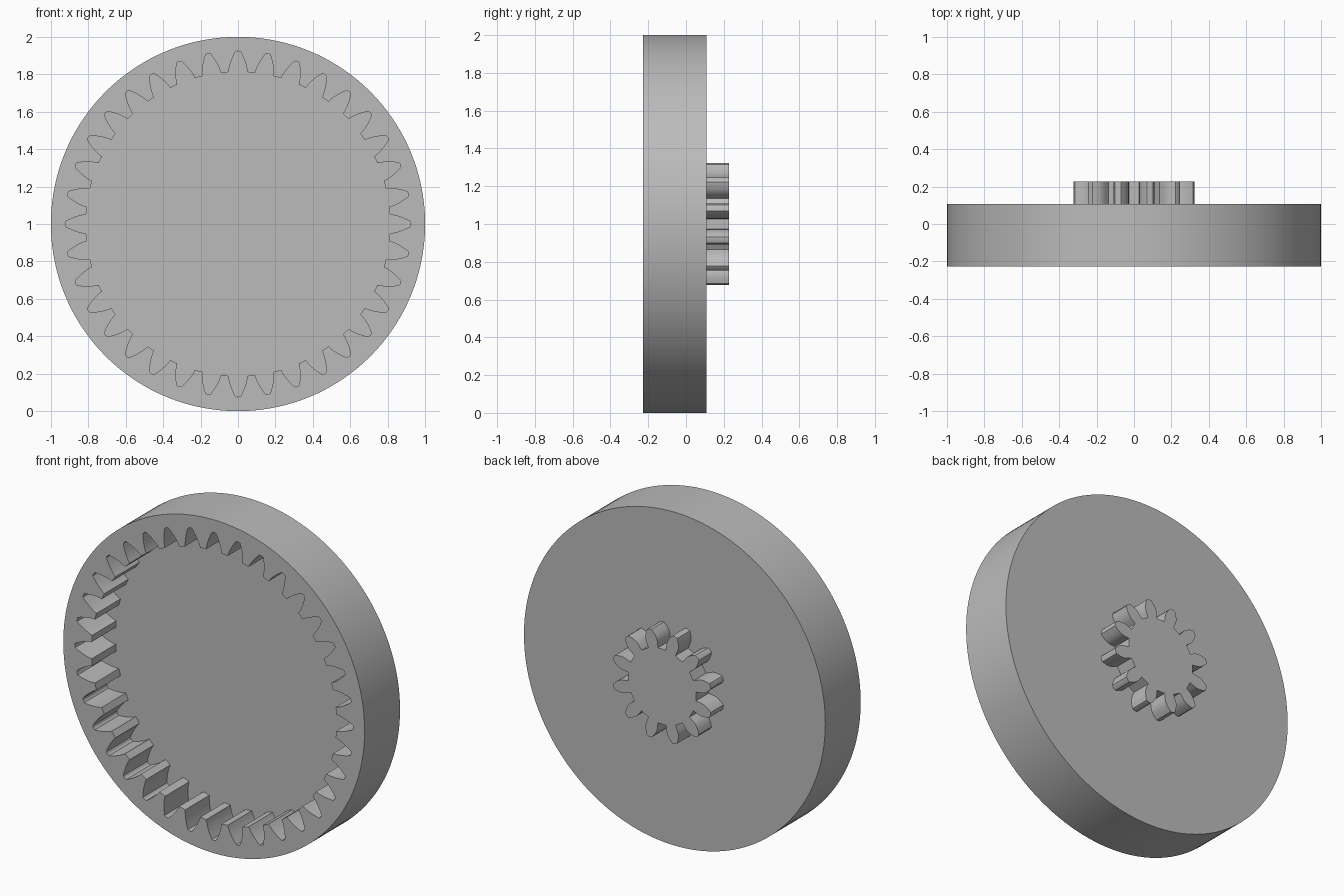
import bpy, bmesh, math
from mathutils import Vector

cube = bpy.data.objects.get("Cube")
if cube:
    bpy.data.objects.remove(cube, do_unlink=True)

grey = bpy.data.materials.new("plain grey")
grey.use_nodes = True
grey.diffuse_color = (0.5, 0.5, 0.5, 1)
grey.node_tree.nodes["Principled BSDF"].inputs["Base Color"].default_value = (0.5, 0.5, 0.5, 1)

CENTRE_Z = 1.0
FRONT, FLOOR, BACK, END = -0.228, 0.0, 0.108, 0.228
MODULE = 0.0476


def circle(radius, count):
    return [(radius * math.cos(math.tau * i / count), radius * math.sin(math.tau * i / count))
            for i in range(count)]


def gear(teeth, root, tip, phase=0.0, widen=0.0, steps=7):
    """Involute spur gear outline with a twenty degree pressure angle."""
    pitch = MODULE * teeth / 2
    pressure = math.radians(20)
    base = pitch * math.cos(pressure)

    def half_angle(r):
        a = math.acos(min(1, base / r))
        return (math.pi / (2 * teeth) + widen + math.tan(pressure) - pressure
                - (math.tan(a) - a))

    radii = [root + (tip - root) * i / (steps - 1) for i in range(steps)]
    flank = [(r, half_angle(r)) for r in radii]
    tooth = ([(r, -a) for r, a in flank] + [(tip + 0.003, 0)]
             + [(r, a) for r, a in reversed(flank)])
    return [(r * math.cos(phase + math.tau * t / teeth + a),
             r * math.sin(phase + math.tau * t / teeth + a))
            for t in range(teeth) for r, a in tooth]


def prism(name, outline, y0, y1):
    """Extrude an x-z outline along y."""
    bm = bmesh.new()
    face = bm.faces.new([bm.verts.new((x, y0, z + CENTRE_Z)) for x, z in outline])
    moved = bmesh.ops.extrude_face_region(bm, geom=[face])["geom"]
    bmesh.ops.translate(bm, vec=Vector((0, y1 - y0, 0)),
                        verts=[v for v in moved if isinstance(v, bmesh.types.BMVert)])
    bmesh.ops.recalc_face_normals(bm, faces=bm.faces)
    mesh = bpy.data.meshes.new(name)
    bm.to_mesh(mesh)
    bm.free()
    mesh.materials.append(grey)
    obj = bpy.data.objects.new(name, mesh)
    bpy.context.collection.objects.link(obj)
    return obj


def activate(obj):
    bpy.ops.object.select_all(action="DESELECT")
    obj.select_set(True)
    bpy.context.view_layer.objects.active = obj


# Ring gear: a solid disc with an internally toothed recess cut into its front
ring = prism("ring_gear", circle(1.0, 144), FRONT, BACK)
cutter = prism("recess_cutter", gear(36, 0.813, 0.921, widen=math.radians(0.25)),
               FRONT - 0.1, FLOOR)
cutter.hide_render = True
cut = ring.modifiers.new("recess", "BOOLEAN")
cut.operation = "DIFFERENCE"
cut.solver = "EXACT"
cut.object = cutter
activate(ring)
bpy.ops.object.modifier_apply(modifier=cut.name)
bpy.data.objects.remove(cutter, do_unlink=True)

# Small pinion on the back, seated slightly into the disc
pinion = prism("pinion", gear(12, 0.227, 0.331, phase=math.radians(15)), BACK - 0.02, END)

# Smooth curved walls, sharp rims
for part in (ring, pinion):
    activate(part)
    bpy.ops.object.shade_smooth_by_angle(angle=math.radians(25))
